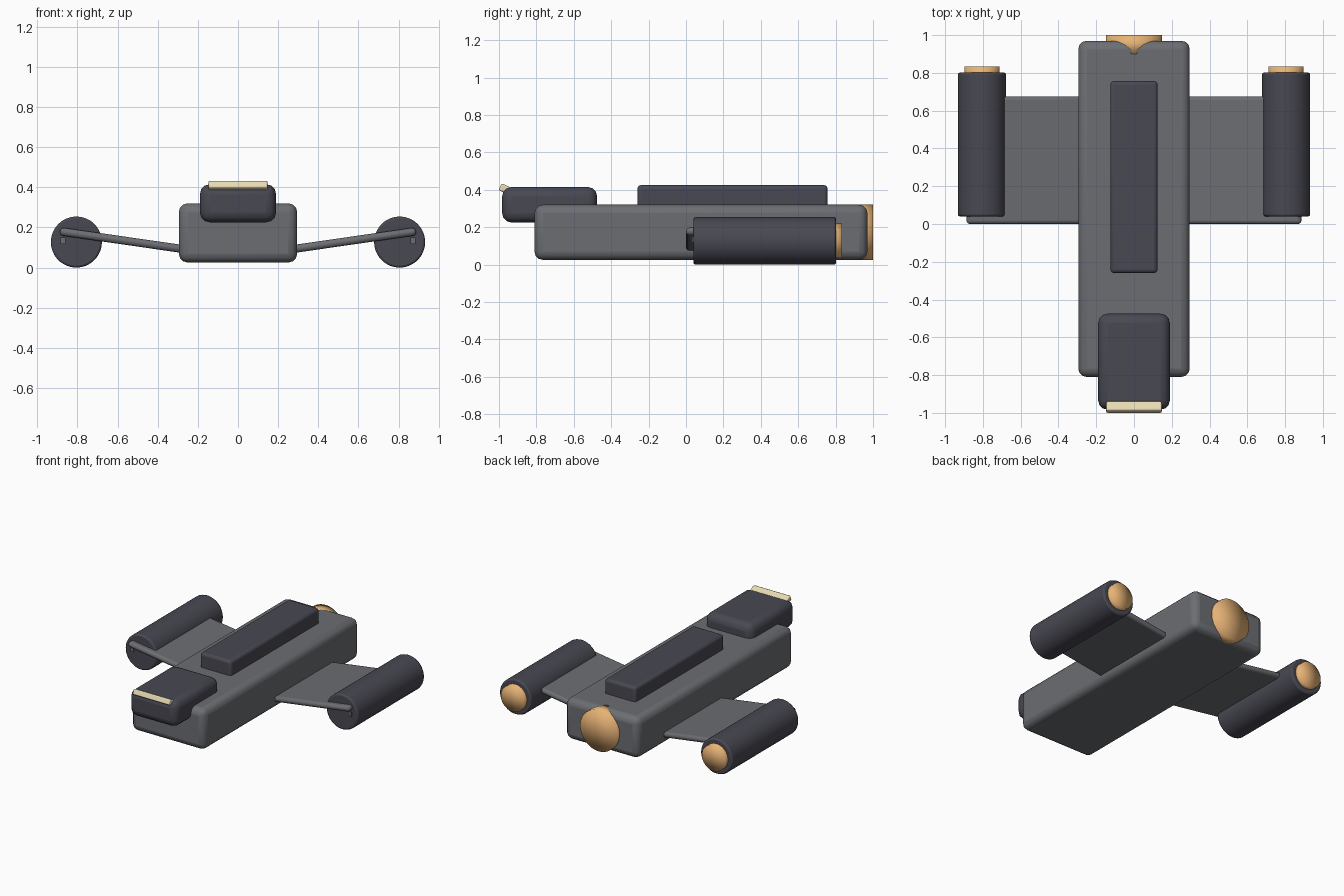
import bpy
import bmesh
import math
from mathutils import Matrix, Vector

if "Cube" in bpy.data.objects:
    bpy.data.objects.remove(bpy.data.objects["Cube"], do_unlink=True)


def material(name, rgb):
    mat = bpy.data.materials.new(name)
    mat.use_nodes = True
    color = (*rgb, 1.0)
    mat.diffuse_color = color
    mat.node_tree.nodes["Principled BSDF"].inputs["Base Color"].default_value = color
    return mat


HULL = material("hull grey", (0.15, 0.155, 0.17))
DARK = material("dark slate", (0.065, 0.065, 0.085))
GLOW = material("engine orange", (0.80, 0.45, 0.18))
GLASS = material("pale glass", (0.80, 0.70, 0.45))


def finish(name, bm, mat, bevel=0.0, segments=3, fully_smooth=False):
    mesh = bpy.data.meshes.new(name)
    bm.to_mesh(mesh)
    bm.free()
    obj = bpy.data.objects.new(name, mesh)
    bpy.context.collection.objects.link(obj)
    mesh.materials.append(mat)
    if bevel:
        mod = obj.modifiers.new("rounded edges", 'BEVEL')
        mod.width = bevel
        mod.segments = segments
        mod.limit_method = 'ANGLE'
    bpy.ops.object.select_all(action='DESELECT')
    obj.select_set(True)
    bpy.context.view_layer.objects.active = obj
    if fully_smooth:
        bpy.ops.object.shade_smooth()
    else:
        bpy.ops.object.shade_smooth_by_angle(angle=math.radians(40))
    return obj


def box(name, low, high, mat, bevel=0.0, turn=None):
    """Box between two corners, optionally turned about its centre."""
    low, high = Vector(low), Vector(high)
    bm = bmesh.new()
    bmesh.ops.create_cube(bm, size=1)
    bmesh.ops.scale(bm, vec=high - low, verts=bm.verts)
    if turn:
        bmesh.ops.transform(bm, matrix=turn, verts=bm.verts)
    bmesh.ops.translate(bm, vec=(low + high) / 2, verts=bm.verts)
    return finish(name, bm, mat, bevel)


def barrel(name, x, z, radius, y0, y1, mat, bevel=0.0, fully_smooth=False):
    """Cylinder lying along y."""
    bm = bmesh.new()
    bmesh.ops.create_cone(bm, cap_ends=True, cap_tris=fully_smooth, segments=48,
                          radius1=radius, radius2=radius, depth=y1 - y0)
    bmesh.ops.rotate(bm, matrix=Matrix.Rotation(math.pi / 2, 3, 'X'), verts=bm.verts)
    bmesh.ops.translate(bm, vec=(x, (y0 + y1) / 2, z), verts=bm.verts)
    return finish(name, bm, mat, bevel, 2, fully_smooth)


# Central body
box("hull", (-0.295, -0.81, 0.025), (0.295, 0.97, 0.32), HULL, 0.045)
box("dorsal_block", (-0.125, -0.26, 0.24), (0.125, 0.757, 0.425), DARK, 0.02)
box("cabin", (-0.19, -0.983, 0.225), (0.19, -0.475, 0.415), DARK, 0.05)
box("cabin_window", (-0.147, -1.0, 0.37), (0.147, -0.88, 0.41), GLASS, 0.008,
    Matrix.Rotation(math.radians(-27), 4, 'X'))
barrel("main_nozzle", 0, 0.173, 0.148, 0.9, 1.0, GLOW, fully_smooth=True)

# Mirrored wings and engine pods
for side, label in ((1, "left"), (-1, "right")):
    slope = Matrix.Rotation(-side * math.radians(8.2), 4, 'Y')
    box(label + "_wing", (side * 0.55 - 0.34, 0.0, 0.112), (side * 0.55 + 0.34, 0.675, 0.152),
        HULL, 0.018, slope)
    x = side * 0.805
    barrel(label + "_engine", x, 0.127, 0.127, 0.04, 0.802, DARK, 0.01)
    barrel(label + "_nozzle", x, 0.127, 0.093, 0.76, 0.835, GLOW, fully_smooth=True)
    box(label + "_engine_tab", (side * 0.872 - 0.012, 0.032, 0.118),
        (side * 0.872 + 0.012, 0.05, 0.15), HULL)
